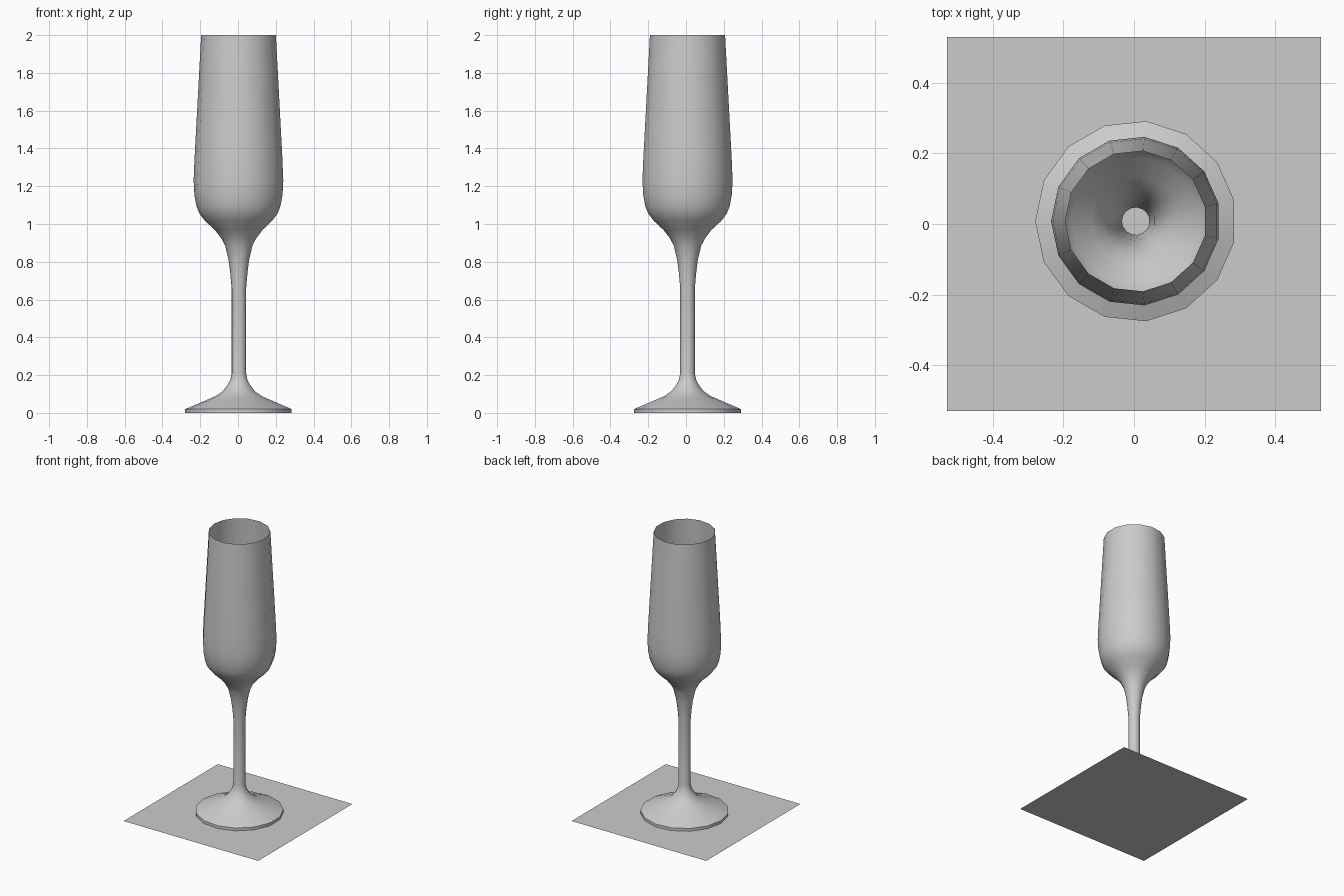
import bpy, bmesh, math

if "Cube" in bpy.data.objects:
    bpy.data.objects.remove(bpy.data.objects["Cube"])

SIDES = 15
CX, CY = 0.005, 0.008

# (radius, height) outline of the glass, from foot to rim
PROFILE = [
    (0.285, 0.0), (0.285, 0.02), (0.20, 0.056), (0.125, 0.088), (0.088, 0.113),
    (0.062, 0.145), (0.046, 0.175), (0.039, 0.21), (0.039, 0.66), (0.046, 0.74),
    (0.055, 0.81), (0.073, 0.885), (0.094, 0.925), (0.127, 0.968),
    (0.18, 1.017), (0.209, 1.055), (0.225, 1.095), (0.236, 1.155),
    (0.24, 1.23), (0.235, 1.35), (0.20, 2.0),
]


def finish(bm, name):
    mesh = bpy.data.meshes.new(name)
    bm.to_mesh(mesh)
    bm.free()
    obj = bpy.data.objects.new(name, mesh)
    bpy.context.collection.objects.link(obj)
    return obj


# Flute glass: single thin wall turned round its axis, hollow stem
bm = bmesh.new()
rings = []
for r, z in PROFILE:
    angles = [math.radians(12 + 360 * i / SIDES) for i in range(SIDES)]
    rings.append([bm.verts.new((CX + r * math.cos(a), CY + r * math.sin(a), z))
                  for a in angles])
for low, high in zip(rings, rings[1:]):
    for i in range(SIDES):
        j = (i + 1) % SIDES
        bm.faces.new((low[i], low[j], high[j], high[i]))
glass = finish(bm, "flute_glass")
bpy.context.view_layer.objects.active = glass
glass.select_set(True)
bpy.ops.object.shade_smooth_by_angle(angle=math.radians(35))

# Flat square sheet under the foot
bm = bmesh.new()
bmesh.ops.create_grid(bm, x_segments=1, y_segments=1, size=0.53)
finish(bm, "table_sheet")
